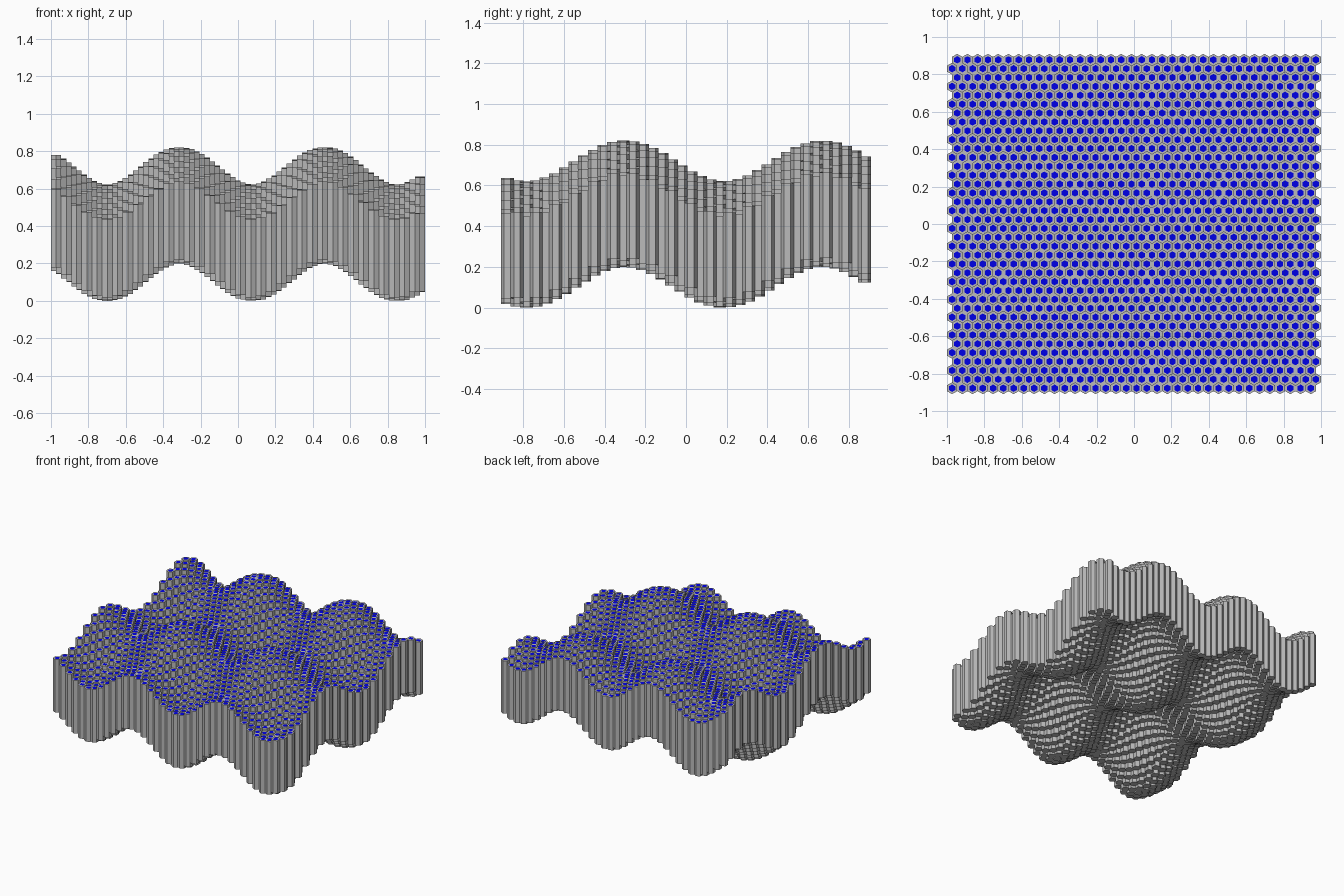
import bpy, bmesh, math

if "Cube" in bpy.data.objects:
    bpy.data.objects.remove(bpy.data.objects["Cube"])

COLS, ROWS = 36, 38
PITCH = 2 / (COLS + 0.5)            # hexagon width across flats
ROW = PITCH * math.sqrt(3) / 2
R = PITCH / math.sqrt(3)            # hexagon corner radius
INNER = 0.62                        # blue cap size relative to the column
HEIGHT = 0.42


def material(name, color):
    m = bpy.data.materials.new(name)
    m.diffuse_color = (*color, 1)
    m.use_nodes = True
    m.node_tree.nodes["Principled BSDF"].inputs["Base Color"].default_value = m.diffuse_color
    return m


def wave(x, y):
    return 0.2 + 0.1 * math.cos(2 * math.pi * (x + 0.312) / 0.775) \
               + 0.1 * math.cos(2 * math.pi * (y + 0.30) / 0.97)


def ring(bm, x, y, z, r):
    angles = [math.pi / 6 + i * math.pi / 3 for i in range(6)]
    return [bm.verts.new((x + r * math.cos(a), y + r * math.sin(a), z)) for a in angles]


def bridge(bm, a, b):
    for i in range(6):
        j = (i + 1) % 6
        bm.faces.new((a[i], a[j], b[j], b[i]))


def column(bm, x, y):
    z = wave(x, y)
    low, top = ring(bm, x, y, z, R), ring(bm, x, y, z + HEIGHT, R)
    cap = ring(bm, x, y, z + HEIGHT, R * INNER)
    bm.faces.new(low[::-1])
    bridge(bm, low, top)            # sides
    bridge(bm, top, cap)            # grey rim
    bm.faces.new(cap).material_index = 1


# Honeycomb of hexagonal columns, every second row shifted half a cell
bm = bmesh.new()
for j in range(ROWS):
    for i in range(COLS):
        x = (i - (COLS - 1) / 2 + (0.25 if j % 2 else -0.25)) * PITCH
        column(bm, x, (j - (ROWS - 1) / 2) * ROW)

mesh = bpy.data.meshes.new("hexagon_columns")
bm.to_mesh(mesh)
bm.free()
mesh.materials.append(material("light grey", (0.5, 0.5, 0.5)))
mesh.materials.append(material("blue", (0.0, 0.0, 0.8)))
bpy.context.collection.objects.link(bpy.data.objects.new("hexagon_columns", mesh))
